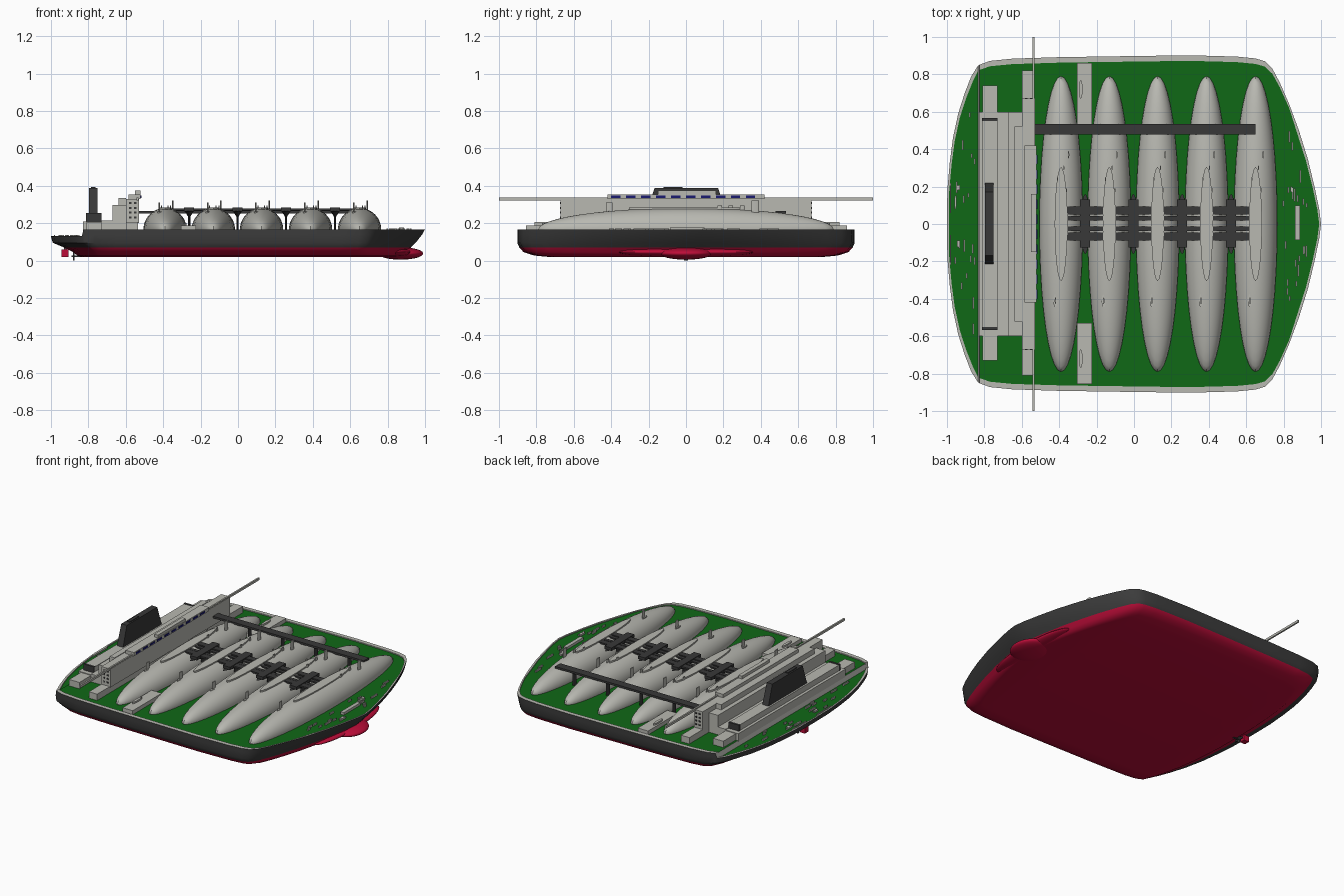
import bpy, bmesh, math, random
from mathutils import Matrix, Vector

cube = bpy.data.objects.get("Cube")
if cube:
    bpy.data.objects.remove(cube, do_unlink=True)
random.seed(4)


def material(name, r, g, b):
    m = bpy.data.materials.new(name)
    m.use_nodes = True
    m.diffuse_color = (r, g, b, 1)
    m.node_tree.nodes["Principled BSDF"].inputs["Base Color"].default_value = (r, g, b, 1)
    return m


GREY = material("light grey", .48, .48, .44)
BLACK = material("hull black", .045, .045, .045)
RED = material("bottom red", .5, .004, .04)
GREEN = material("deck green", .005, .14, .008)
PIPE = material("pipe charcoal", .04, .04, .04)
BLUE = material("window blue", .01, .01, .16)


def finish(name, bm, mats, smooth=False):
    bmesh.ops.recalc_face_normals(bm, faces=bm.faces)
    mesh = bpy.data.meshes.new(name)
    bm.to_mesh(mesh)
    bm.free()
    for m in mats:
        mesh.materials.append(m)
    ob = bpy.data.objects.new(name, mesh)
    bpy.context.collection.objects.link(ob)
    if smooth:
        bpy.ops.object.select_all(action='DESELECT')
        ob.select_set(True)
        bpy.context.view_layer.objects.active = ob
        bpy.ops.object.shade_smooth_by_angle(angle=math.radians(35))
    return ob


def place(center, size):
    return Matrix.Translation(center) @ Matrix.Diagonal((*size, 1))


def add_box(bm, x0, x1, y0, y1, z0, z1):
    bmesh.ops.create_cube(bm, size=1, matrix=place(
        ((x0 + x1) / 2, (y0 + y1) / 2, (z0 + z1) / 2), (x1 - x0, y1 - y0, z1 - z0)))


def boxes(name, mat, *specs):
    bm = bmesh.new()
    for s in specs:
        add_box(bm, *s)
    return finish(name, bm, [mat])


def ball(name, mat, center, radii):
    bm = bmesh.new()
    bmesh.ops.create_uvsphere(bm, u_segments=40, v_segments=24, radius=1, matrix=place(center, radii))
    return finish(name, bm, [mat], True)


def add_post(bm, x, y, z0, z1, rx, ry, top=1.0):
    bmesh.ops.create_cone(bm, cap_ends=True, segments=24, radius1=1, radius2=top, depth=1,
                          matrix=place((x, y, (z0 + z1) / 2), (rx, ry, z1 - z0)))


# Hull: deck outline stations (x, half width), swept through height levels
DECK, STERN_DECK, STEP = .167, .132, -.825
outline = [(-1, 0), (-.998, .18), (-.985, .33), (-.968, .46), (-.94, .59), (-.905, .7),
           (-.87, .79), (-.835, .845), (-.825, .852), (-.77, .872), (-.65, .884), (-.4, .892),
           (0, .898), (.3, .902), (.55, .895), (.65, .885), (.7, .87), (.74, .83), (.78, .755),
           (.83, .64), (.88, .505), (.93, .345), (.965, .2), (.99, .08), (1, 0)]
# Levels: height, stern end, bow end, width factor
levels = [(.14, -1, .985, 1), (.095, -.99, .95, 1), (.07, -.93, .925, .988),
          (.045, -.88, .905, .963), (.027, -.86, .89, .9), (.02, -.84, .87, .82)]


def squeeze(x, lo, hi):
    if x < -.6:
        return -.6 + (x + .6) * (lo + .6) / -.4
    if x > .6:
        return .6 + (x - .6) * (hi - .6) / .4
    return x


bm = bmesh.new()
loops = []
for x, w in outline:
    top = STERN_DECK if x < STEP - .005 else DECK
    side = [(x * .99 if abs(x) > .86 else x, w * .967, top - .007),
            (x * .99 if abs(x) > .86 else x, w * .967, top), (x, w, top)]
    side += [(squeeze(x, lo, hi), w * k, min(z, top - .005)) for z, lo, hi, k in levels]
    ring = side + [(px, -py, pz) for px, py, pz in reversed(side)]
    loops.append([bm.verts.new(p) for p in ring])
n = len(loops[0])
half = n // 2
for i, (a, b) in enumerate(zip(loops, loops[1:])):
    for j in range(n):
        k = (j + 1) % n
        f = bm.faces.new((a[j], a[k], b[k], b[j]))
        row = min(j, n - 2 - j) if j < n - 1 else -1
        if row == -1:
            f.material_index = 3 if outline[i + 1][0] == STEP else 2
        elif row < 2:
            f.material_index = 3
        else:
            f.material_index = 0 if row < 5 else 1
bmesh.ops.remove_doubles(bm, verts=bm.verts, dist=.00005)
bmesh.ops.dissolve_degenerate(bm, edges=bm.edges, dist=.00005)
finish("hull", bm, [BLACK, RED, GREEN, GREY], True)

# Bow bulb, rudder and propeller
ball("bow_bulb", RED, (.87, 0, .038), (.12, .14, .033))
ball("bow_fairing", RED, (.84, 0, .045), (.085, .36, .026))
boxes("rudder", RED, (-.945, -.905, -.02, .02, .02, .06))
boxes("rudder_stock", BLACK, (-.93, -.915, -.012, .012, .055, .1))
bm = bmesh.new()
for k in range(4):
    turn = Matrix.Translation((-.878, 0, .023)) @ Matrix.Diagonal((1, 1.6, 1, 1)) \
        @ Matrix.Rotation(k * math.pi / 2, 4, 'X')
    bmesh.ops.create_cube(bm, size=1, matrix=turn @ place((0, 0, .0115), (.008, .012, .023)))
add_box(bm, -.89, -.83, -.008, .008, .018, .028)
finish("propeller", bm, [PIPE])

# Cargo tanks with domed caps and vent posts
R = .116
tank_x = [-.39, -.132, .126, .388, .65]
vents, caps = bmesh.new(), bmesh.new()
for i, x in enumerate(tank_x):
    ball(f"tank_{i + 1}", GREY, (x, 0, .165), (R, .79, R))
    add_post(caps, x, 0, .265, .284, .034, .305)
    add_post(vents, x + .04, .37, .2, .322, .004, .02)
    add_post(vents, x - .03, -.41, .2, .31, .004, .018)
    add_post(vents, x - .03, -.41, .24, .262, .011, .035)
    for dx, y in ((.03, .18), (-.02, .24), (.015, .3)):
        add_post(vents, x + dx, y, .24, .295, .003, .012)
finish("tank_caps", caps, [GREY], True)
finish("tank_vents", vents, [GREY], True)

# Pipe runs, crossing platforms and their supports
runs = [(-.37, .635, y - .021, y + .021, .268, .279) for y in (.072, -.066)]
runs.append((-.53, .65, .478, .535, .252, .266))
boxes("pipe_runs", PIPE, *runs)
cross, legs = bmesh.new(), bmesh.new()
for a, b in zip(tank_x, tank_x[1:]):
    m = (a + b) / 2
    add_box(cross, m - .027, m + .027, -.125, .13, .262, .283)
    for y in (-.026, .03):
        add_box(cross, m - .1, m + .1, y - .012, y + .012, .266, .276)
    add_post(legs, m, 0, .16, .24, .006, .04)
    add_post(legs, m, 0, .235, .264, .006, .04, 4)
    add_post(legs, m, .505, .16, .255, .005, .02)
finish("pipe_crossings", cross, [PIPE])
finish("pipe_supports", legs, [PIPE], True)

# Accommodation block, stepping up toward the bridge
boxes("accommodation", GREY,
      (-.83, -.67, -.6, .6, .155, .21), (-.81, -.73, -.73, .74, .155, .205),
      (-.81, -.73, -.56, .56, .2, .25), (-.73, -.6, -.6, .6, .155, .215),
      (-.67, -.6, -.6, .6, .21, .297), (-.64, -.6, -.52, .52, .29, .334),
      (-.6, -.535, -.81, .82, .155, .205), (-.6, -.53, -.67, .67, .2, .33))
boxes("wheelhouse", GREY, (-.585, -.52, -.42, .42, .328, .354))
boxes("bridge_wings", GREY, (-.543, -.532, -1, 1, .322, .338))
boxes("radar_platform", GREY, (-.55, -.522, -.15, .16, .35, .374))
boxes("block_vents", PIPE, *[(-.812, -.73, s * .56 - .008, s * .56 + .008, .205, .253) for s in (-1, 1)])

# Bridge windows and side windows
boxes("bridge_windows", BLUE, *[(-.521, -.517, -.4 + k * .08, -.35 + k * .08, .335, .347) for k in range(10)])
ports = []
for s in (-1, 1):
    for r in range(4):
        for x in (-.582, -.556):
            ports.append((x, x + .012, s * .67 - .004, s * .67 + .004, .225 + r * .026, .235 + r * .026))
boxes("side_windows", PIPE, *ports)

# Funnel with tapered ends
funnel = boxes("funnel", PIPE, (-.798, -.75, -.215, .22, .245, .388))
for v in funnel.data.vertices:
    if v.co.z > .3:
        v.co.y *= .78
        v.co.x = -.775 + (v.co.x + .775) * .9
boxes("funnel_top", PIPE, (-.785, -.762, -.12, -.02, .385, .393))

# Manifold houses at each side
boxes("manifolds", GREY, *[(-.305, -.225, min(a, b), max(a, b), .155, .188)
                           for a, b in ((.53, .86), (-.53, -.855))])
bm = bmesh.new()
for s in (-1, 1):
    add_post(bm, -.285, s * .72, .18, .2, .01, .05)
finish("manifold_drums", bm, [GREY], True)

# Deck fittings at bow and stern
fit = bmesh.new()
for sign in (-1, 1):
    for k in range(22):
        x = random.uniform(.79, .93) if k % 2 else random.uniform(-.96, -.85)
        reach = (.95 - x) * 3.6 + .05 if x > 0 else (.98 + x) * 4.5 + .15
        y = sign * random.uniform(.08, max(.1, min(reach, .68)))
        z = .155 if x > 0 else .12
        ly = random.uniform(.012, .035)
        add_box(fit, x - .004, x + .004, y - ly, y + ly, z, z + .017)
finish("deck_fittings", fit, [GREY])
boxes("bow_winch", GREY, (.862, .888, -.085, .1, .155, .178))
boxes("stern_bitts", GREY, *[(-.984, -.978, s * .14 - .08, s * .14 + .08, .12, .136) for s in (-1, 1)])
